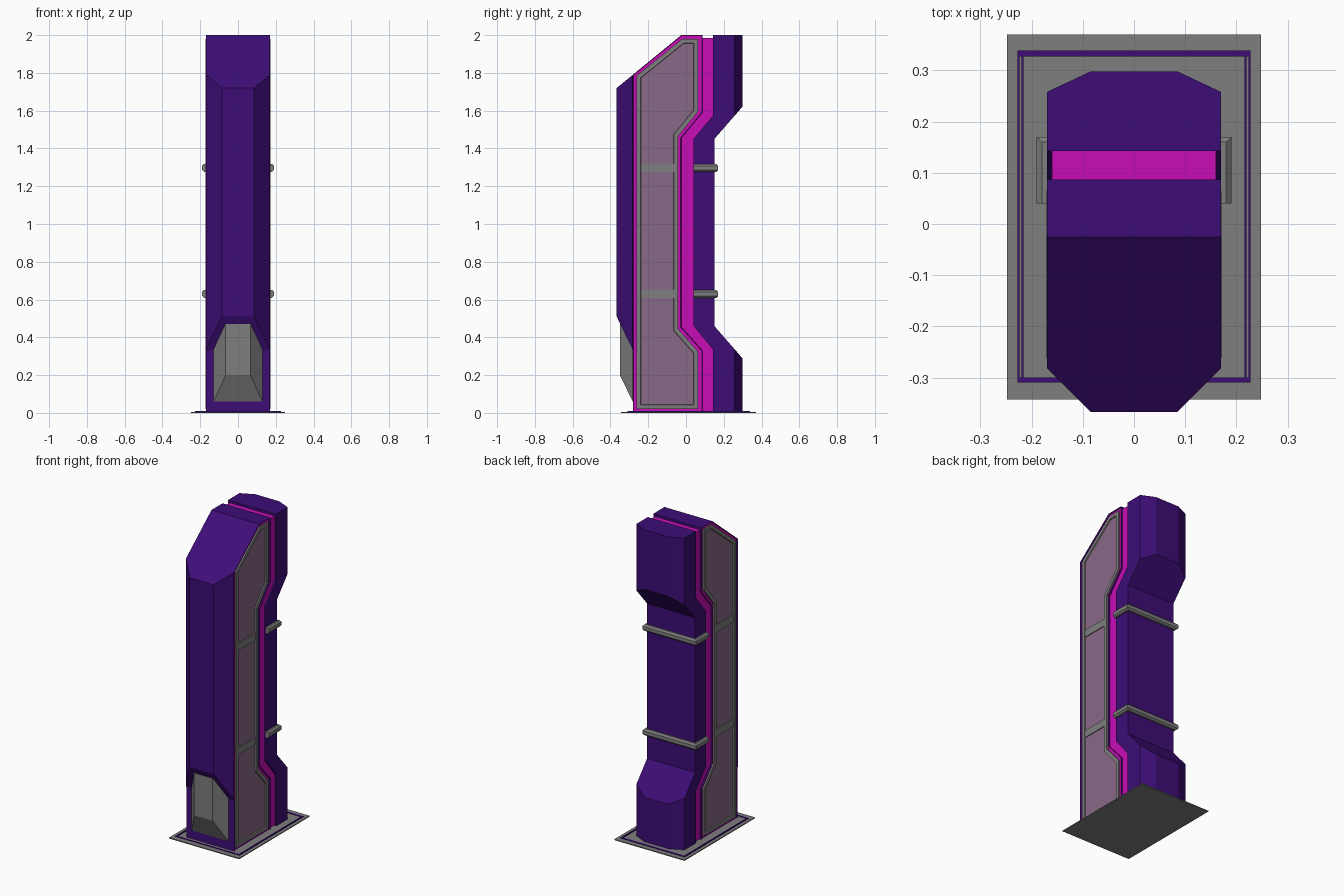
import bpy, bmesh
from mathutils import Vector

if "Cube" in bpy.data.objects:
    bpy.data.objects.remove(bpy.data.objects["Cube"])


def material(name, rgb):
    m = bpy.data.materials.new(name)
    m.diffuse_color = (*rgb, 1)
    m.use_nodes = True
    m.node_tree.nodes["Principled BSDF"].inputs["Base Color"].default_value = m.diffuse_color
    return m


PURPLE = material("deep purple", (0.047, 0.004, 0.185))
MAGENTA = material("magenta", (0.58, 0.004, 0.47))
GREY = material("mid grey", (0.21, 0.21, 0.21))
MAUVE = material("mauve", (0.25, 0.14, 0.24))


def finish(name, bm, *mats):
    bmesh.ops.recalc_face_normals(bm, faces=bm.faces)
    me = bpy.data.meshes.new(name)
    bm.to_mesh(me)
    bm.free()
    for m in mats:
        me.materials.append(m)
    ob = bpy.data.objects.new(name, me)
    bpy.context.collection.objects.link(ob)
    return ob


def prism(profile, x0, x1):
    """Extrude a (y, z) outline from x0 to x1."""
    bm = bmesh.new()
    face = bm.faces.new([bm.verts.new((x0, y, z)) for y, z in profile])
    ext = bmesh.ops.extrude_face_region(bm, geom=[face])
    moved = [g for g in ext["geom"] if isinstance(g, bmesh.types.BMVert)]
    bmesh.ops.translate(bm, verts=moved, vec=(x1 - x0, 0, 0))
    bmesh.ops.recalc_face_normals(bm, faces=bm.faces)
    return bm


def chamfer(bm, a, b):
    """Cut both vertical corners along the plan line a-b, given as (x, y)."""
    for s in (-1, 1):
        n = Vector((abs(b[1] - a[1]) * s, abs(b[0] - a[0]) * (1 if a[1] > 0 else -1), 0))
        cut = bmesh.ops.bisect_plane(
            bm, geom=bm.verts[:] + bm.edges[:] + bm.faces[:], dist=1e-5,
            plane_co=(a[0] * s, a[1], 0), plane_no=n, clear_outer=True)
        edges = [e for e in cut["geom_cut"]
                 if isinstance(e, bmesh.types.BMEdge) and e.is_boundary]
        bmesh.ops.holes_fill(bm, edges=edges, sides=0)
    bmesh.ops.recalc_face_normals(bm, faces=bm.faces)


def box(name, lo, hi, mat):
    y0, y1, z0, z1 = lo[1], hi[1], lo[2], hi[2]
    return finish(name, prism([(y0, z0), (y1, z0), (y1, z1), (y0, z1)], lo[0], hi[0]), mat)


# Front shell with magenta recessed sides
bm = prism([(-0.28, 0.004), (-0.28, 0.33), (-0.367, 0.51), (-0.367, 1.72),
            (-0.025, 2.0), (0.087, 2.0), (0.087, 1.59), (-0.025, 1.455),
            (-0.025, 0.455), (0.087, 0.33), (0.087, 0.004)], -0.17, 0.17)
chamfer(bm, (0.085, -0.367), (0.17, -0.282))
sides = [f for f in bm.faces if abs(f.normal.x) > 0.99]
bmesh.ops.inset_individual(bm, faces=sides, thickness=0.003, depth=-0.008,
                           use_even_offset=True)
for f in sides:
    f.material_index = 1
finish("front_shell", bm, PURPLE, MAGENTA)

# Glowing core between the shells
finish("core", prism([(0.03, 0.01), (0.16, 0.01), (0.16, 0.34), (0.06, 0.47),
                      (0.06, 1.44), (0.16, 1.56), (0.16, 1.985), (0.03, 1.985),
                      (0.03, 1.58), (-0.06, 1.46), (-0.06, 0.45), (0.03, 0.34)],
                     -0.16, 0.16), MAGENTA)

# Rear shell with chunky top and bottom
bm = prism([(0.143, 2.0), (0.298, 2.0), (0.298, 1.62), (0.15, 1.45),
            (0.15, 0.46), (0.298, 0.29), (0.298, 0.004), (0.143, 0.004),
            (0.143, 0.335), (0.04, 0.46), (0.04, 1.45), (0.143, 1.575)], -0.17, 0.17)
chamfer(bm, (0.085, 0.298), (0.17, 0.258))
finish("rear_shell", bm, PURPLE)

# Grey foot block on the front
bm = prism([(-0.26, 0.06), (-0.282, 0.06), (-0.35, 0.2), (-0.35, 0.47), (-0.26, 0.47)],
           -0.13, 0.13)
chamfer(bm, (0.065, -0.35), (0.13, -0.282))
finish("front_foot_block", bm, GREY)

# Side frames with sunk display panels and crossbars
outline = [(-0.262, 0.02), (-0.262, 1.785), (-0.02, 1.98), (0.064, 1.98),
           (0.064, 1.595), (-0.042, 1.465), (-0.042, 0.445), (0.064, 0.325),
           (0.064, 0.02)]
for s, label in ((-1, "left"), (1, "right")):
    bm = prism(outline, 0.15 * s, 0.171 * s)
    face = max(bm.faces, key=lambda f: f.calc_center_median().x * s)
    bmesh.ops.inset_individual(bm, faces=[face], thickness=0.022, use_even_offset=True)
    bmesh.ops.inset_individual(bm, faces=[face], thickness=0.002, depth=-0.007,
                               use_even_offset=True)
    face.material_index = 1
    finish(label + "_side_panel", bm, GREY, MAUVE)
    for z in (0.63, 1.297):
        box(label + "_panel_crossbar", (0.16 * s, -0.245, z - 0.023),
            (0.169 * s, -0.06, z + 0.023), GREY)

# Rear bands with bevelled outer edges
for z in (0.63, 1.297):
    band = box("rear_band", (-0.19, 0.04, z - 0.021), (0.19, 0.17, z + 0.021), GREY)
    bm = bmesh.new()
    bm.from_mesh(band.data)
    outer = [e for e in bm.edges
             if abs(e.verts[0].co.z - e.verts[1].co.z) < 1e-4
             and max(v.co.y for v in e.verts) > 0.1]
    bmesh.ops.bevel(bm, geom=outer, offset=0.01, segments=1, affect='EDGES')
    bm.to_mesh(band.data)
    bm.free()

# Base plate with thin purple outline
box("base_plate", (-0.248, -0.343, 0), (0.248, 0.37, 0.006), GREY)
for y0, y1 in ((0.327, 0.339), (-0.31, -0.3)):
    box("base_line_cross", (-0.228, y0, 0.004), (0.228, y1, 0.009), PURPLE)
for s in (-1, 1):
    for x in (0.218, 0.2255):
        box("base_line_side", (s * x - 0.002, -0.3, 0.004),
            (s * x + 0.002, 0.327, 0.009), PURPLE)
